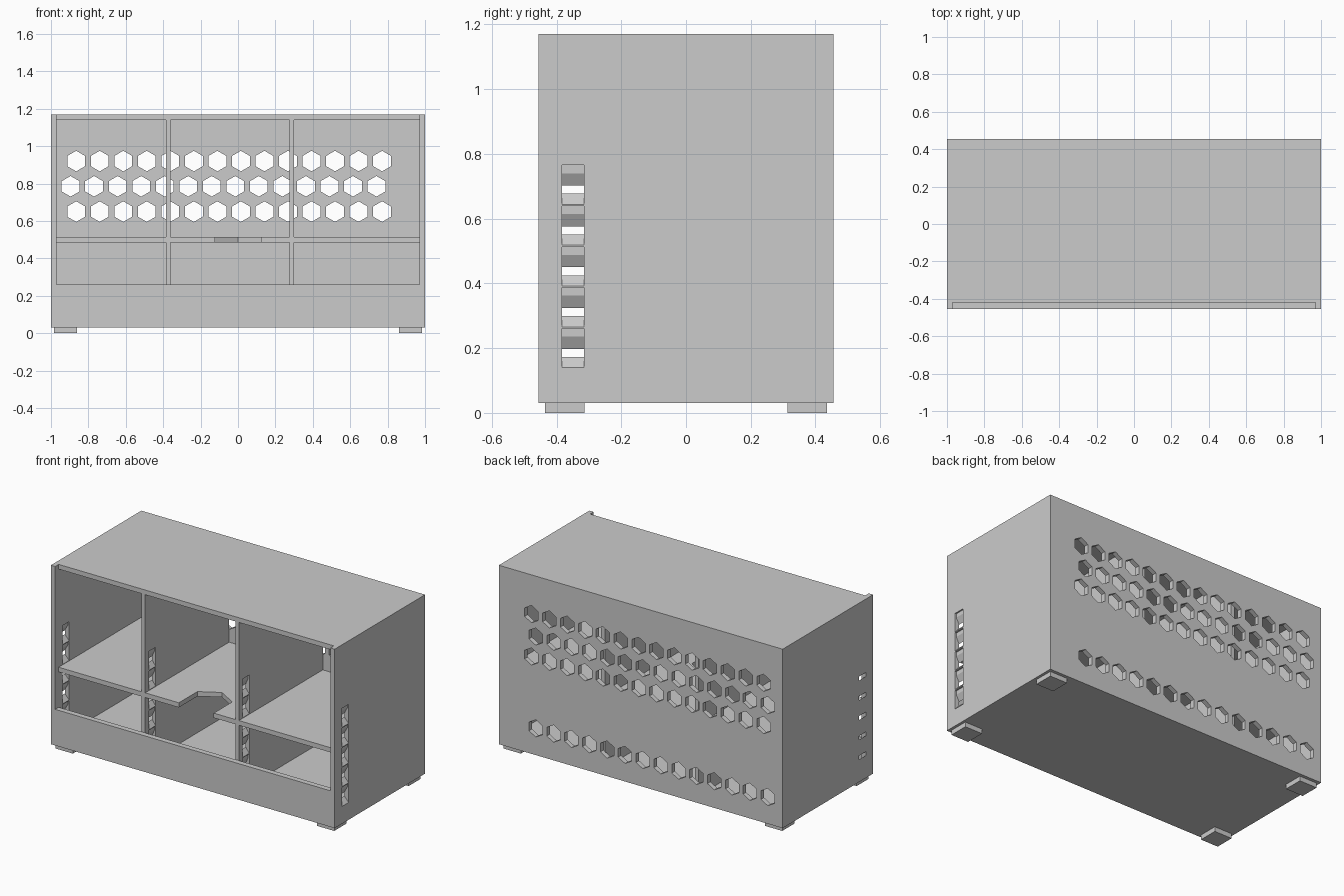
import bpy, bmesh, math
from mathutils import Vector

old = bpy.data.objects.get("Cube")
if old:
    bpy.data.objects.remove(old, do_unlink=True)

GREY = (0.6, 0.6, 0.6, 1)
grey = bpy.data.materials.new("plain grey")
grey.use_nodes = True
grey.diffuse_color = GREY
grey.node_tree.nodes["Principled BSDF"].inputs["Base Color"].default_value = GREY


def prism(bm, points, direction):
    """Extrude a closed 3D outline along a direction."""
    face = bm.faces.new([bm.verts.new(p) for p in points])
    new = bmesh.ops.extrude_face_region(bm, geom=[face])["geom"]
    bmesh.ops.translate(bm, vec=Vector(direction),
                        verts=[g for g in new if isinstance(g, bmesh.types.BMVert)])


def block(bm, x0, x1, y0, y1, z0, z1):
    prism(bm, [(x0, y0, z0), (x1, y0, z0), (x1, y1, z0), (x0, y1, z0)], (0, 0, z1 - z0))


def finish(bm, name, cutter=False):
    bmesh.ops.recalc_face_normals(bm, faces=bm.faces[:])
    mesh = bpy.data.meshes.new(name)
    bm.to_mesh(mesh)
    bm.free()
    mesh.materials.append(grey)
    obj = bpy.data.objects.new(name, mesh)
    bpy.context.collection.objects.link(obj)
    if cutter:
        obj.hide_render = True
        obj.hide_set(True)
        obj.display_type = 'WIRE'
    return obj


def cut(obj, cutter):
    mod = obj.modifiers.new(cutter.name, 'BOOLEAN')
    mod.operation = 'DIFFERENCE'
    mod.solver = 'EXACT'
    mod.object = cutter


def hexagon(cx, cy, r):
    return [(cx + r * math.sin(i * math.pi / 3), cy + r * math.cos(i * math.pi / 3))
            for i in range(6)]


WALL = 0.03
IN = 1 - WALL          # inner half width
FRONT, BACK = -0.42, 0.425
FLOOR, ROOF = 0.06, 1.14

# Interior with the open front and the recess in the roof edge
bm = bmesh.new()
profile = [(-0.5, 0.26), (FRONT, 0.26), (FRONT, FLOOR), (BACK, FLOOR),
           (BACK, ROOF), (FRONT, ROOF), (FRONT, 1.2), (-0.5, 1.2)]
prism(bm, [(-IN, y, z) for y, z in profile], (2 * IN, 0, 0))
interior = finish(bm, "interior_cutter", True)

# Rows of hexagonal vents in the back
bm = bmesh.new()
for start, z in ((-0.865, 0.92), (-0.895, 0.785), (-0.865, 0.65), (-0.895, 0.2)):
    for i in range(14):
        outline = hexagon(start + i * 0.1258, z, 0.055)
        prism(bm, [(x, 0.41, h) for x, h in outline], (0, 0.1, 0))
vents = finish(bm, "vent_cutter", True)

# Flared cable slots through both sides and both dividers
bm = bmesh.new()
for face_x, t in ((1, WALL), (-IN, WALL), (-0.36, 0.025), (0.3, 0.025)):
    shape = [(0.01, 0), (0, 0), (-t, 0.033), (-t - 0.005, 0.033), (-t - 0.005, 0.058),
             (-t, 0.058), (-0.3 * t, 0.096), (-0.3 * t, 0.121), (0.01, 0.121)]
    for i in range(5):
        z0 = 0.14 + i * 0.126
        prism(bm, [(face_x + d, -0.383, z0 + h) for d, h in shape], (0, 0.068, 0))
slots = finish(bm, "slot_cutter", True)

# Cabinet shell
bm = bmesh.new()
block(bm, -1, 1, -0.455, 0.455, 0.03, 1.17)
shell = finish(bm, "cabinet_shell")
for c in (interior, vents, slots):
    cut(shell, c)

# Upright dividers
for name, x in (("right_divider", -0.36), ("left_divider", 0.3)):
    bm = bmesh.new()
    block(bm, x - 0.025, x, FRONT, BACK, FLOOR, ROOF)
    cut(finish(bm, name), slots)

# Shelves, the middle one with a pointed notch at its front
S0, S1 = 0.485, 0.515
for name, x0, x1 in (("right_shelf", -IN, -0.385), ("left_shelf", 0.3, IN)):
    bm = bmesh.new()
    block(bm, x0, x1, FRONT, BACK, S0, S1)
    finish(bm, name)
bm = bmesh.new()
outline = [(-0.36, FRONT), (-0.123, FRONT), (-0.123, -0.233), (0, -0.162),
           (0.123, -0.233), (0.123, FRONT), (0.275, FRONT), (0.275, BACK), (-0.36, BACK)]
prism(bm, [(x, y, S0) for x, y in outline], (0, 0, S1 - S0))
finish(bm, "middle_shelf")

# Feet
for side, sx in (("left", 1), ("right", -1)):
    for end, sy in (("front", -1), ("back", 1)):
        bm = bmesh.new()
        xs = sorted((sx * 0.86, sx * 0.983))
        ys = sorted((sy * 0.313, sy * 0.435))
        block(bm, *xs, *ys, 0, 0.03)
        finish(bm, f"{end}_{side}_foot")
